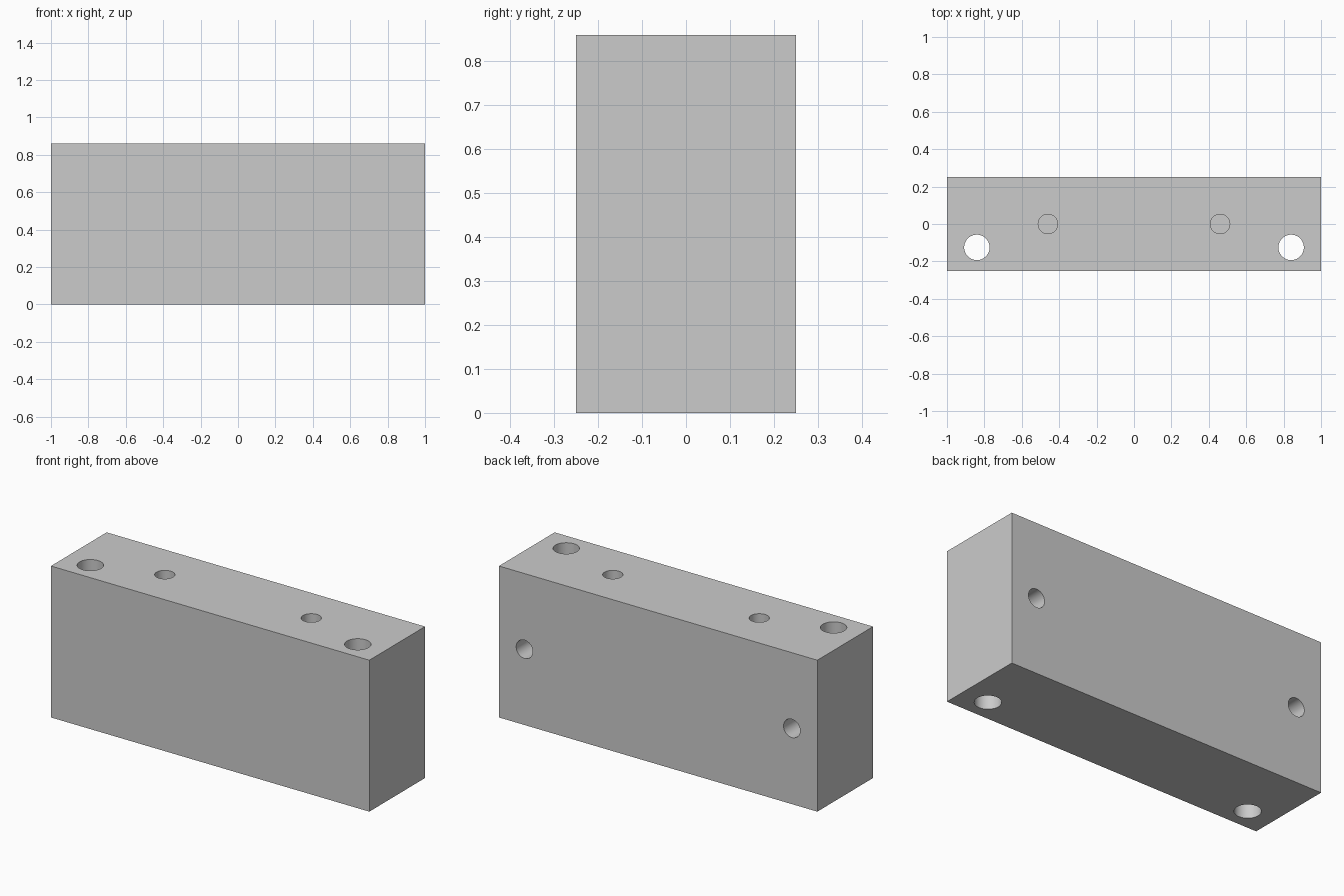
import bpy
from math import radians

if "Cube" in bpy.data.objects:
    bpy.data.objects.remove(bpy.data.objects["Cube"])

W, D, H = 2.0, 0.5, 0.86

# Solid body
bpy.ops.mesh.primitive_cube_add(size=1, location=(0, 0, H / 2))
block = bpy.context.object
block.name = "block"
block.scale = (W, D, H)
bpy.ops.object.transform_apply(location=True, rotation=False, scale=True)


def drill(name, center, radius, length, rotation=(0, 0, 0)):
    """Cut a round hole out of the block."""
    bpy.ops.mesh.primitive_cylinder_add(vertices=64, radius=radius, depth=length,
                                        location=center, rotation=rotation)
    cutter = bpy.context.object
    cutter.name = name
    cutter.hide_render = True
    mod = block.modifiers.new(name, 'BOOLEAN')
    mod.operation = 'DIFFERENCE'
    mod.solver = 'EXACT'
    mod.object = cutter
    bpy.context.view_layer.objects.active = block
    bpy.ops.object.modifier_apply(modifier=mod.name)
    bpy.data.objects.remove(cutter, do_unlink=True)


OVER = 0.1          # cutter overshoot beyond the surface
TOP_DEPTH = 0.3     # blind top holes
BACK_END = -0.125   # clamp holes run into the vertical rod holes

for s in (-1, 1):
    # Vertical rod holes through the full height
    drill("rod_hole", (s * 0.84, -0.125, H / 2), 0.068, H + 2 * OVER)
    # Blind holes in the top
    drill("top_hole", (s * 0.46, 0, H + (OVER - TOP_DEPTH) / 2), 0.052, TOP_DEPTH + OVER)
    # Clamp screw holes from the back
    back = D / 2 + OVER
    drill("clamp_hole", (s * 0.84, (back + BACK_END) / 2, H / 2), 0.052,
          back - BACK_END, (radians(90), 0, 0))

# Smooth hole walls, crisp edges
bpy.ops.object.select_all(action='DESELECT')
block.select_set(True)
bpy.context.view_layer.objects.active = block
bpy.ops.object.shade_smooth_by_angle(angle=radians(30))
